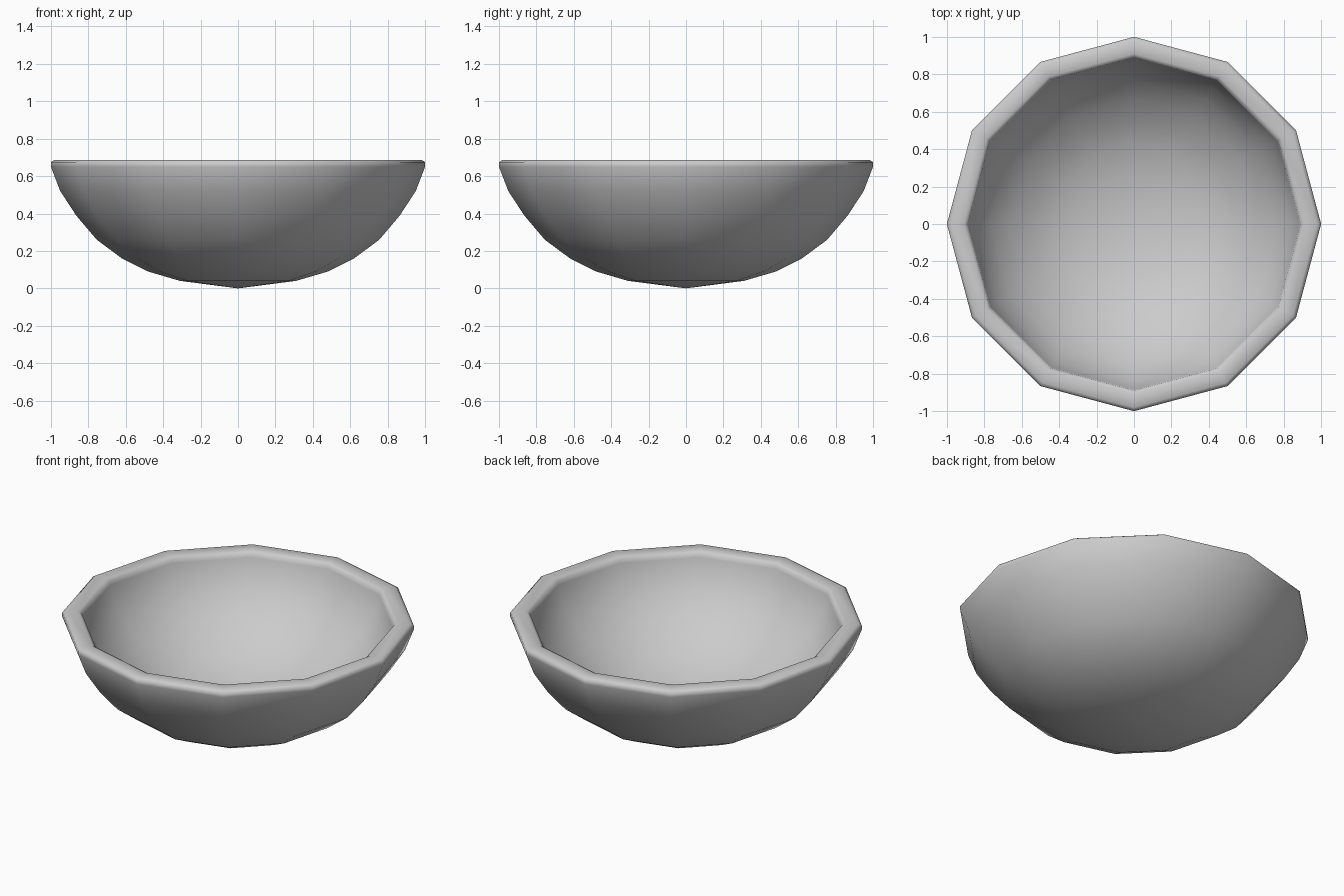
import bpy, bmesh
from math import cos, sin, pi

if "Cube" in bpy.data.objects:
    bpy.data.objects.remove(bpy.data.objects["Cube"])

SIDES = 12

# Profile (radius, height): outer wall, rounded rim, inner wall
profile = [(0, 0), (0.31, 0.04), (0.48, 0.09), (0.62, 0.16), (0.755, 0.26),
           (0.865, 0.39), (0.95, 0.52), (1.0, 0.65), (1.0, 0.675), (0.98, 0.687),
           (0.91, 0.687), (0.89, 0.675), (0.885, 0.65), (0.845, 0.545),
           (0.77, 0.43), (0.67, 0.335), (0.55, 0.245), (0.43, 0.185),
           (0.28, 0.14), (0, 0.1)]

# Bowl shell: twelve-sided lathe closed at both poles
bm = bmesh.new()
rings = []
for r, z in profile:
    n = SIDES if r > 0 else 1
    rings.append([bm.verts.new((r * cos(2 * pi * i / SIDES), r * sin(2 * pi * i / SIDES), z))
                  for i in range(n)])
for a, b in zip(rings, rings[1:]):
    for i in range(SIDES):
        j = (i + 1) % SIDES
        loop = [a[i % len(a)], a[j % len(a)], b[j % len(b)], b[i % len(b)]]
        bm.faces.new(list(dict.fromkeys(loop)))
bmesh.ops.recalc_face_normals(bm, faces=bm.faces)
for f in bm.faces:
    f.smooth = True

mesh = bpy.data.meshes.new("bowl")
bm.to_mesh(mesh)
bm.free()
bowl = bpy.data.objects.new("bowl", mesh)
bpy.context.collection.objects.link(bowl)
